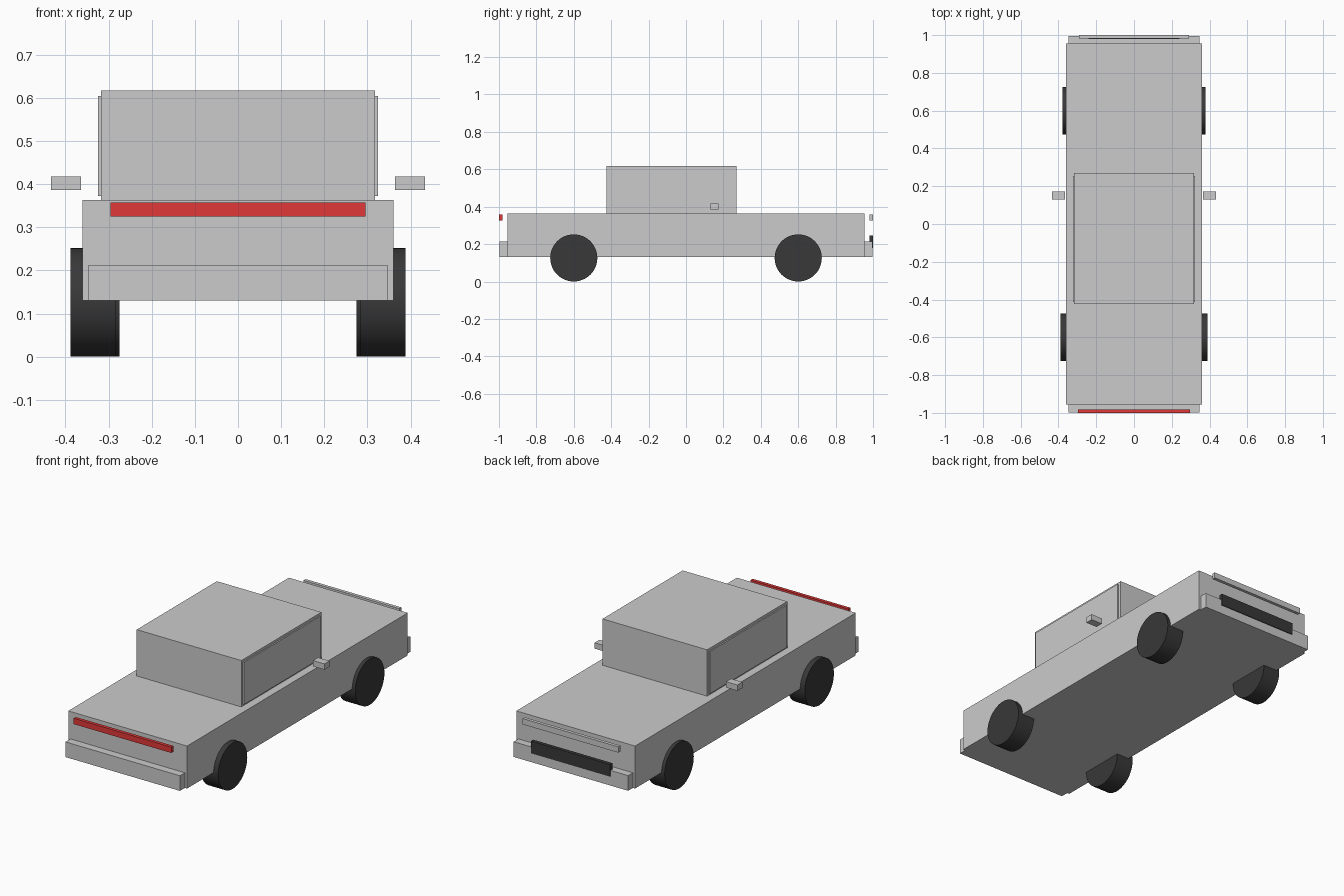
import bpy
import math

if "Cube" in bpy.data.objects:
    bpy.data.objects.remove(bpy.data.objects["Cube"])


def material(name, color):
    m = bpy.data.materials.new(name)
    m.diffuse_color = color
    m.use_nodes = True
    m.node_tree.nodes["Principled BSDF"].inputs["Base Color"].default_value = m.diffuse_color
    return m


rubber = material("dark_rubber", (0.04, 0.04, 0.04, 1))
red = material("red_lens", (0.75, 0.04, 0.04, 1))


def box(name, x, y, z, mat=None):
    """Box from (min, max) ranges on each axis."""
    bpy.ops.mesh.primitive_cube_add(
        size=1, location=[(r[0] + r[1]) / 2 for r in (x, y, z)])
    ob = bpy.context.object
    ob.name = name
    ob.scale = [r[1] - r[0] for r in (x, y, z)]
    bpy.ops.object.transform_apply(location=False, rotation=False, scale=True)
    if mat:
        ob.data.materials.append(mat)
    return ob


def wheel(name, side, outer, y, radius=0.126, width=0.104):
    bpy.ops.mesh.primitive_cylinder_add(
        vertices=48, radius=radius, depth=width,
        location=(side * (outer - width / 2), y, radius),
        rotation=(0, math.pi / 2, 0))
    ob = bpy.context.object
    ob.name = name
    ob.data.materials.append(rubber)
    bpy.ops.object.shade_smooth_by_angle()


# Main body and cabin
box("body", (-0.36, 0.36), (-0.955, 0.955), (0.13, 0.363))
box("cabin", (-0.317, 0.317), (-0.424, 0.27), (0.363, 0.617))

# Bumpers
box("front_bumper", (-0.347, 0.347), (-0.998, -0.955), (0.13, 0.213))
box("rear_bumper", (-0.347, 0.347), (0.955, 0.996), (0.13, 0.213))

# Light bars, standing clear of the body
box("red_light_bar", (-0.296, 0.296), (-1.0, -0.982), (0.325, 0.357), red)
box("plain_light_bar", (-0.29, 0.29), (0.982, 1.0), (0.325, 0.357))

# Dark grille on the rear bumper
box("grille", (-0.24, 0.24), (0.98, 1.0), (0.18, 0.247), rubber)

# Mirrored side parts
for side, label in ((-1, "left"), (1, "right")):
    def span(a, b):
        return tuple(sorted((side * a, side * b)))

    box(f"{label}_side_window", span(0.312, 0.324), (-0.412, 0.254), (0.372, 0.604))
    box(f"{label}_mirror", span(0.364, 0.433), (0.13, 0.173), (0.386, 0.418))
    wheel(f"{label}_front_wheel", side, 0.388, -0.6)
    wheel(f"{label}_rear_wheel", side, 0.379, 0.6)
